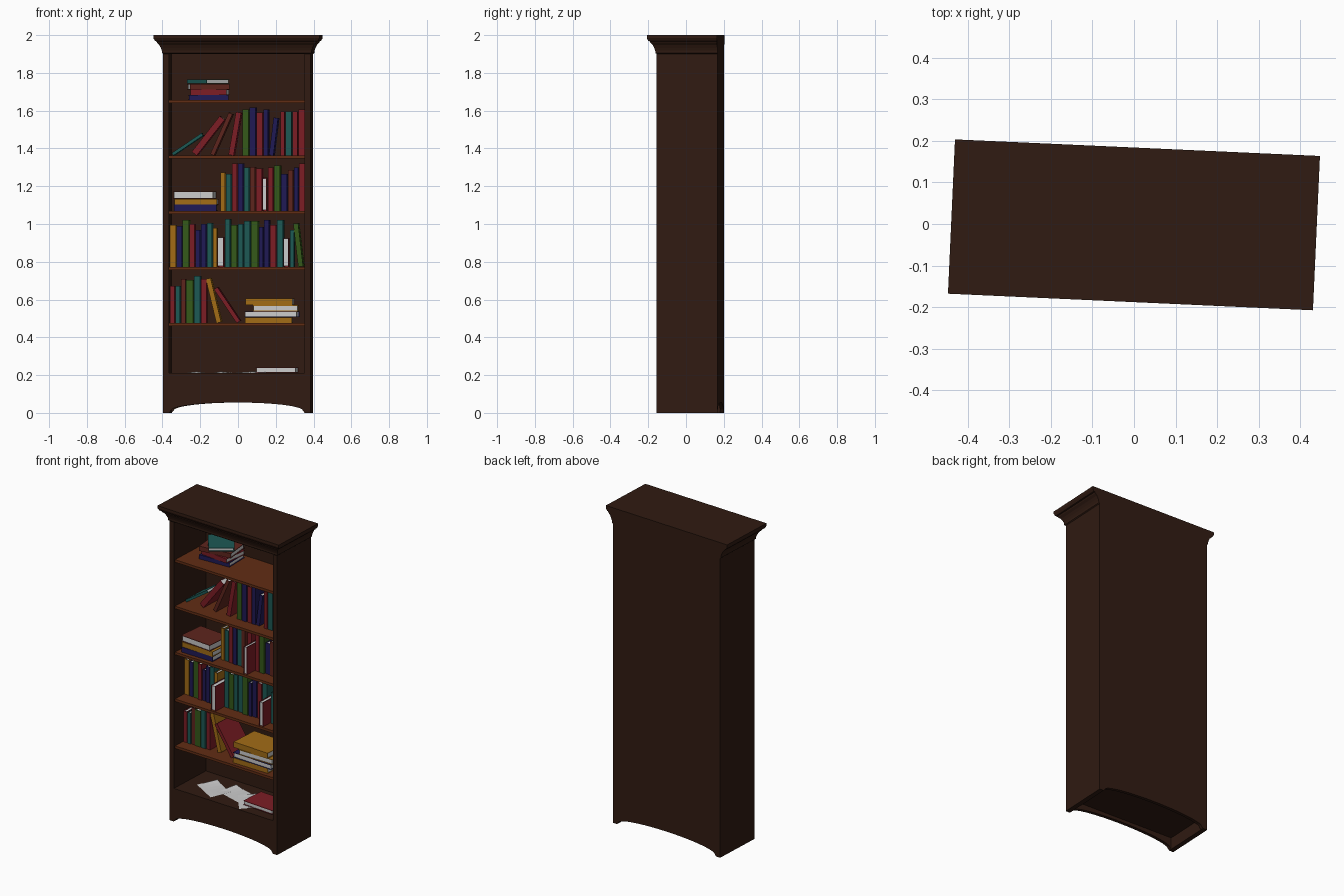
import bpy, bmesh, math, random
from mathutils import Matrix, Vector

if "Cube" in bpy.data.objects:
    bpy.data.objects.remove(bpy.data.objects["Cube"])

random.seed(4)
W, T, YF, YB = 0.39, 0.03, -0.138, 0.184      # half width, board, front, back
COLORS = {
    "wood": (0.03, 0.011, 0.006), "shelf": (0.12, 0.026, 0.007),
    "page": (0.7, 0.7, 0.7), "red": (0.2, 0.012, 0.018),
    "maroon": (0.11, 0.018, 0.012), "navy": (0.014, 0.01, 0.09),
    "green": (0.035, 0.1, 0.01), "teal": (0.012, 0.1, 0.09),
    "gold": (0.36, 0.15, 0.008),
}
MATS = {}
for key, c in COLORS.items():
    MATS[key] = bpy.data.materials.new(key)
    MATS[key].diffuse_color = (*c, 1)


def finish(name, bm, mats, matrix=Matrix()):
    bmesh.ops.recalc_face_normals(bm, faces=bm.faces)
    mesh = bpy.data.meshes.new(name)
    bm.to_mesh(mesh)
    bm.free()
    for m in mats:
        mesh.materials.append(MATS[m])
    ob = bpy.data.objects.new(name, mesh)
    bpy.context.collection.objects.link(ob)
    # the whole bookcase stands slightly turned
    ob.matrix_world = Matrix.Rotation(math.radians(-2.6), 4, 'Z') @ matrix
    return ob


def add_box(bm, lo, hi, mat=0):
    lo, hi = Vector(lo), Vector(hi)
    m = Matrix.Translation((lo + hi) / 2) @ Matrix.Diagonal((*(hi - lo), 1))
    vs = bmesh.ops.create_cube(bm, size=1, matrix=m)["verts"]
    for f in {f for v in vs for f in v.link_faces}:
        f.material_index = mat


def box(name, lo, hi, mat="wood"):
    bm = bmesh.new()
    add_box(bm, lo, hi)
    return finish(name, bm, [mat])


def arched_board(name, y0, y1, top):
    half, n = W - T, 20
    pts = [(-half, top), (-half, 0)]
    for i in range(n + 1):
        a = math.pi * (1 - i / n)
        pts.append((0.35 * math.cos(a), 0.012 + 0.043 * math.sin(a)))
    pts += [(half, 0), (half, top)]
    bm = bmesh.new()
    face = bm.faces.new([bm.verts.new((x, y0, z)) for x, z in pts])
    ext = bmesh.ops.extrude_face_region(bm, geom=[face])["geom"]
    bmesh.ops.translate(bm, vec=(0, y1 - y0, 0),
                        verts=[v for v in ext if isinstance(v, bmesh.types.BMVert)])
    bmesh.ops.triangulate(bm, faces=[f for f in bm.faces if len(f.verts) > 4])
    finish(name, bm, ["wood"])


# Case
for side, s in (("left", -1), ("right", 1)):
    xs = sorted((s * W, s * (W - T)))
    box(side + "_side_panel", (xs[0], YF, 0), (xs[1], YB, 1.905))
arched_board("back_panel", YB - 0.02, YB, 1.905)
arched_board("front_plinth", YF, YF + 0.02, 0.21)
box("case_floor", (-W + T, YF + 0.02, 0.075), (W - T, YB - 0.02, 0.209))

# Cornice: moulding profile (overhang, height) mitred round three sides
profile = [(0, 1.90), (0.006, 1.905), (0.007, 1.918), (0.012, 1.932), (0.02, 1.948),
           (0.032, 1.96), (0.034, 1.967), (0.042, 1.969), (0.05, 1.984), (0.05, 2.0)]
bm = bmesh.new()
rings = [[bm.verts.new(p) for p in ((-W - o, YB, z), (-W - o, YF - o, z),
                                    (W + o, YF - o, z), (W + o, YB, z))] for o, z in profile]
for a, b in zip(rings, rings[1:]):
    for i in range(3):
        bm.faces.new((a[i], a[i + 1], b[i + 1], b[i]))
bm.faces.new(rings[0])
bm.faces.new(rings[-1])
bm.faces.new([r[0] for r in rings] + [r[3] for r in reversed(rings)])
finish("cornice", bm, ["wood"])

# Shelves
SHELVES = (0.475, 0.773, 1.07, 1.362, 1.657)
for i, z in enumerate(SHELVES):
    box(f"shelf_{i + 1}", (-W + T, YF + 0.012, z - 0.016), (W - T, YB - 0.02, z), "shelf")


# Book: two covers, a spine on local -y and an inset page block
def book(color, t, h, d, matrix):
    c, r = 0.003, 0.004
    bm = bmesh.new()
    add_box(bm, (-t / 2, 0, 0), (-t / 2 + c, d, h))
    add_box(bm, (t / 2 - c, 0, 0), (t / 2, d, h))
    add_box(bm, (-t / 2 + c, 0, 0), (t / 2 - c, c, h))
    add_box(bm, (-t / 2 + c, c, r), (t / 2 - c, d - r, h - r), 1)
    finish(color + "_book", bm, [color, "page"], matrix)


def leaner(shelf, x, color, t, h, degrees, y=-0.045, d=0.17):
    a = math.radians(degrees)
    z = SHELVES[shelf] + t / 2 * abs(math.sin(a))
    book(color, t, h, d, Matrix.Translation((x, y, z)) @ Matrix.Rotation(a, 4, 'Y'))


# Row of upright books: colour, pitch and height in centimetres
def row(shelf, x, books):
    for color, pitch, h in books:
        t, h = pitch / 100 - 0.005, h / 100
        cx = x + t / 2
        y = -0.045 + random.uniform(-0.008, 0.008)
        if color == "page":        # small one pulled forward, pages outward
            m = Matrix.Translation((cx, 0.0, SHELVES[shelf])) @ Matrix.Rotation(math.pi, 4, 'Z')
            book("red", t, h, 0.12, m)
        else:
            book(color, t, h, 0.7 * h, Matrix.Translation((cx, y, SHELVES[shelf])))
        x += pitch / 100


# Stack of lying books: colour, left, right, thickness, turn in degrees
def stack(z, y, d, books):
    for color, x0, x1, t, turn in books:
        h = x1 - x0
        m = (Matrix.Translation(((x0 + x1) / 2, y + d / 2, z + t / 2))
             @ Matrix.Rotation(math.radians(turn), 4, 'Z')
             @ Matrix.Rotation(math.pi / 2, 4, 'Y') @ Matrix.Translation((0, -d / 2, -h / 2)))
        book(color, t, h, d, m)
        z += t + 0.0005


row(0, -0.358, [("red", 3.0, 19.6), ("teal", 2.8, 19.6), ("maroon", 2.8, 23.3),
                ("green", 4.2, 22.8), ("teal", 3.7, 25), ("red", 3.2, 23.3)])
leaner(0, -0.10, "gold", 0.026, 0.24, -13.5)
leaner(0, 0.005, "red", 0.022, 0.215, -34, y=-0.06)
stack(SHELVES[0], -0.1, 0.19, [("gold", 0.04, 0.29, 0.031, 1), ("navy", 0.04, 0.32, 0.031, 179),
                               ("gold", 0.08, 0.32, 0.032, 182), ("gold", 0.045, 0.295, 0.035, -1)])

row(1, -0.358, [("gold", 3.5, 22.3), ("navy", 3.2, 21.7), ("green", 3.7, 24.9),
                ("red", 3.2, 22.8), ("navy", 2.7, 19.6), ("navy", 3.2, 22.8),
                ("teal", 3.2, 23.3), ("gold", 2.7, 20.7), ("page", 3.7, 15.9),
                ("teal", 3.2, 25.4), ("green", 3.7, 22.3), ("teal", 3.2, 22.8),
                ("teal", 3.7, 24.4), ("green", 4.2, 24.4), ("navy", 2.7, 21.2),
                ("navy", 3.2, 24.9), ("red", 3.7, 22.3), ("teal", 3.7, 24.9),
                ("page", 3.2, 15.4), ("teal", 2.6, 19.6)])
leaner(1, 0.334, "green", 0.026, 0.23, -6.6)

row(2, -0.09, [("gold", 2.7, 20.2), ("teal", 3.2, 19.6), ("red", 3.2, 24.9),
               ("navy", 3.2, 24.9), ("teal", 3.2, 22.8), ("maroon", 3.2, 23.3),
               ("red", 3.7, 22.3), ("page", 2.7, 17.5), ("red", 3.2, 22.8),
               ("green", 3.7, 23.9), ("navy", 3.7, 19.6), ("maroon", 3.2, 21.7),
               ("navy", 2.7, 22.8), ("red", 3.5, 24.9)])
stack(SHELVES[2], -0.1, 0.17, [("navy", -0.335, -0.11, 0.032, 1), ("gold", -0.33, -0.105, 0.031, -1),
                               ("maroon", -0.335, -0.12, 0.038, 177)])

for lean in ((-0.345, "teal", 0.016, 0.19, 56), (-0.23, "red", 0.033, 0.24, 38),
             (-0.135, "maroon", 0.022, 0.24, 24), (-0.035, "red", 0.028, 0.23, 10),
             (0.178, "navy", 0.024, 0.2, 7)):
    leaner(3, *lean)
row(3, 0.026, [("green", 3.8, 24.4), ("navy", 3.7, 25.4), ("red", 3.7, 22.8), ("navy", 2.9, 24.4)])
row(3, 0.227, [("red", 2.7, 23.3), ("teal", 3.7, 23.3), ("red", 3.2, 23.3), ("red", 3.6, 24.4)])

stack(SHELVES[4], -0.025, 0.16, [("navy", -0.265, -0.055, 0.026, 4), ("red", -0.245, -0.055, 0.028, -4),
                                 ("maroon", -0.265, -0.055, 0.03, 8)])
# top book turned sideways
stack(SHELVES[4] + 0.086, -0.025, 0.15, [("teal", -0.25, -0.07, 0.023, -52)])

# Loose papers and a book on the case floor
stack(0.214, -0.08, 0.16, [("red", 0.1, 0.315, 0.026, 178)])
for i, (x, y, turn) in enumerate(((-0.17, -0.005, 62), (-0.02, 0.02, 75), (0.1, -0.02, 40))):
    bm = bmesh.new()
    bmesh.ops.create_grid(bm, x_segments=4, y_segments=6, size=0.5)
    for v in bm.verts:
        v.co.z = 0.008 * (v.co.y * 2) ** 2 * (0.5 + v.co.x)
        v.co.x *= 0.13
        v.co.y *= 0.19
    finish(f"paper_sheet_{i + 1}", bm, ["page"],
           Matrix.Translation((x, y, 0.2105 + i * 0.001)) @ Matrix.Rotation(math.radians(turn), 4, 'Z'))

for m in bpy.data.materials:
    if m.users and not m.is_grease_pencil:
        m.use_nodes = True
        m.node_tree.nodes["Principled BSDF"].inputs["Base Color"].default_value = m.diffuse_color
